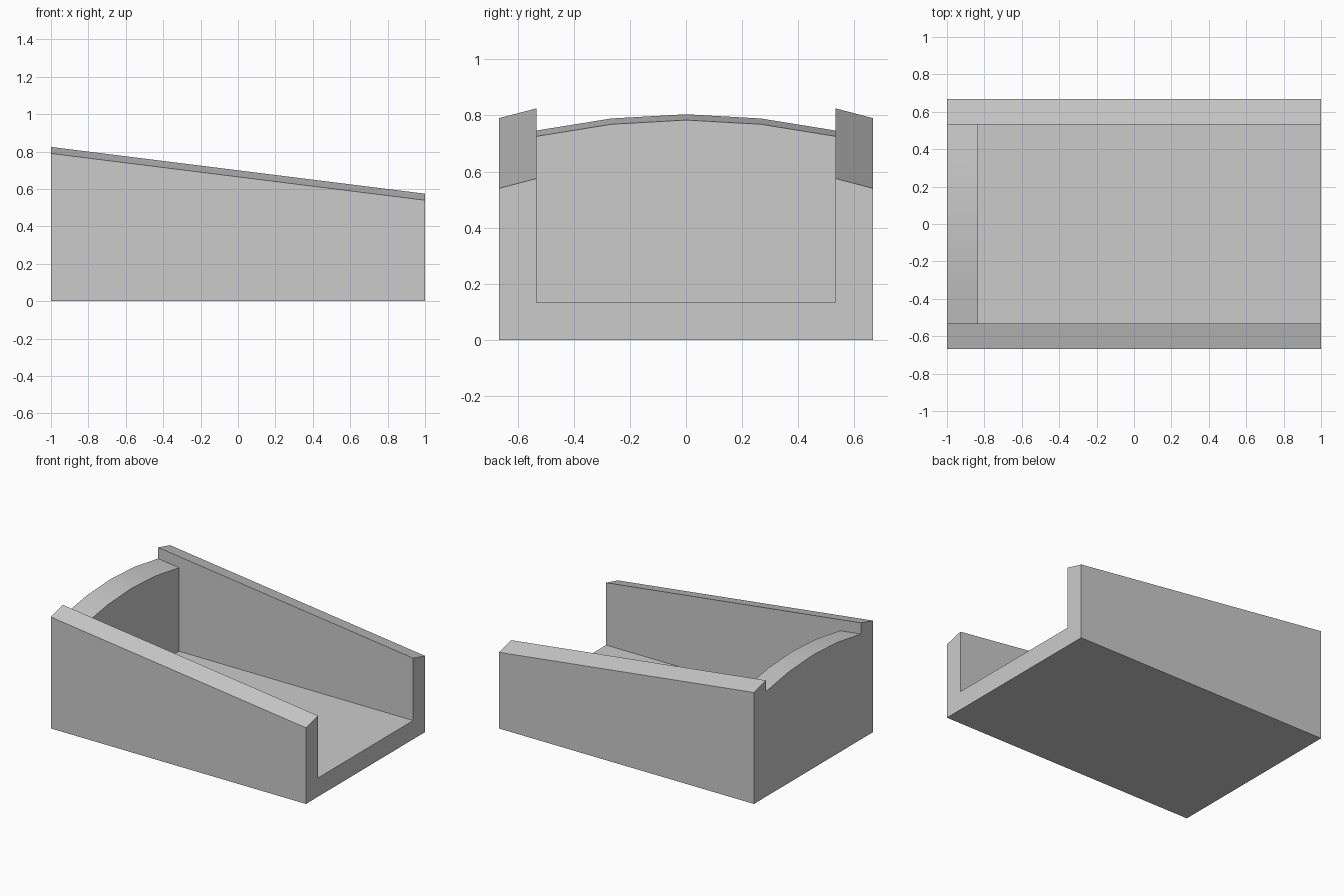
import bpy
import bmesh

cube = bpy.data.objects.get("Cube")
if cube:
    bpy.data.objects.remove(cube, do_unlink=True)

grey = bpy.data.materials.new("plain grey")
grey.use_nodes = True
colour = (0.6, 0.6, 0.6, 1)
grey.diffuse_color = colour
grey.node_tree.nodes["Principled BSDF"].inputs["Base Color"].default_value = colour

HALF_LENGTH, HALF_WIDTH, INNER = 1.0, 0.667, 0.533
FLOOR, PANEL_FRONT = 0.133, -0.835
SLOPE = -0.125


def extrude_profile(name, profile, x0, x1):
    """Extrude (y, z, slopes) points along x; sloping points fall towards the open end."""
    bm = bmesh.new()
    rings = []
    for x in (x0, x1):
        rings.append([bm.verts.new((x, y, z + (SLOPE * (x + HALF_LENGTH) if slopes else 0)))
                      for y, z, slopes in profile])
    a, b = rings
    bm.faces.new(a)
    bm.faces.new(b)
    n = len(profile)
    for i in range(n):
        j = (i + 1) % n
        bm.faces.new((a[i], a[j], b[j], b[i]))
    bmesh.ops.recalc_face_normals(bm, faces=bm.faces)
    mesh = bpy.data.meshes.new(name)
    bm.to_mesh(mesh)
    bm.free()
    mesh.materials.append(grey)
    obj = bpy.data.objects.new(name, mesh)
    bpy.context.collection.objects.link(obj)
    return obj


def mirrored(half):
    return half + [(-y, z, s) for y, z, s in reversed(half) if y != 0]


# Floor and both side walls as one sloping U-shaped channel
channel = mirrored([(-HALF_WIDTH, 0, False), (-HALF_WIDTH, 0.79, True),
                    (-INNER, 0.825, True), (-INNER, FLOOR, False)])
extrude_profile("channel_body", channel, -HALF_LENGTH, HALF_LENGTH)

# Arched panel closing the tall end
arch = mirrored([(-INNER, FLOOR, False), (-INNER, 0.746, True),
                 (-INNER / 2, 0.789, True), (0, 0.804, True)])
panel = extrude_profile("arched_end_panel", arch, -HALF_LENGTH, PANEL_FRONT)

# Soften only the arch, keeping the panel edges sharp
bpy.ops.object.select_all(action='DESELECT')
panel.select_set(True)
bpy.context.view_layer.objects.active = panel
bpy.ops.object.shade_smooth_by_angle(angle=0.52)
